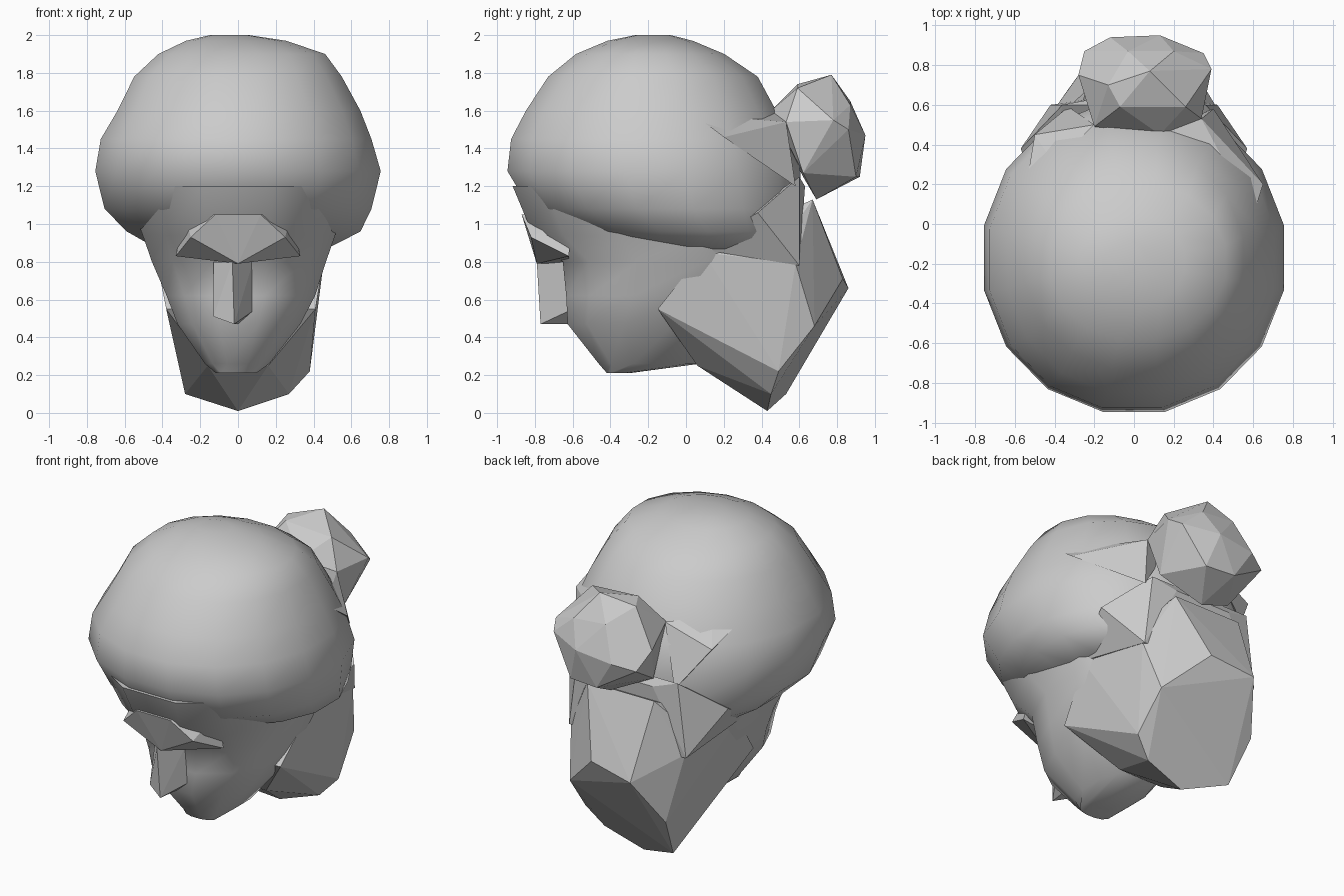
import bpy, bmesh, math

cube = bpy.data.objects.get("Cube")
if cube:
    bpy.data.objects.remove(cube)

clay = bpy.data.materials.new("grey_clay")
clay.use_nodes = True
GREY = (0.6, 0.6, 0.6, 1)
clay.diffuse_color = GREY
clay.node_tree.nodes["Principled BSDF"].inputs["Base Color"].default_value = GREY


def finish(name, bm, smooth=None):
    bmesh.ops.recalc_face_normals(bm, faces=bm.faces)
    mesh = bpy.data.meshes.new(name)
    bm.to_mesh(mesh)
    bm.free()
    mesh.materials.append(clay)
    ob = bpy.data.objects.new(name, mesh)
    bpy.context.collection.objects.link(ob)
    if smooth:
        bpy.ops.object.select_all(action='DESELECT')
        ob.select_set(True)
        bpy.context.view_layer.objects.active = ob
        bpy.ops.object.shade_smooth_by_angle(angle=math.radians(smooth))
    return ob


def loft(name, sections, sides, power, smooth):
    """Stack of rounded rings: height, left and right edge, front and back edge."""
    bm = bmesh.new()
    rings = []
    for z, x0, x1, y0, y1 in sections:
        ring = []
        for i in range(sides):
            a = math.tau * (i + 0.5) / sides
            c, s = math.cos(a), math.sin(a)
            u = math.copysign(abs(c) ** power, c)
            v = math.copysign(abs(s) ** power, s)
            ring.append(bm.verts.new(((x0 + x1 + (x1 - x0) * u) / 2,
                                      (y0 + y1 + (y1 - y0) * v) / 2, z)))
        rings.append(ring)
    for a, b in zip(rings, rings[1:]):
        for i in range(sides):
            j = (i + 1) % sides
            bm.faces.new((a[i], a[j], b[j], b[i]))
    bm.faces.new(rings[0])
    bm.faces.new(rings[-1])
    return finish(name, bm, smooth)


def hull(name, points, smooth=None):
    bm = bmesh.new()
    for p in points:
        bm.verts.new(p)
    res = bmesh.ops.convex_hull(bm, input=bm.verts)
    inside = [v for v in res["geom_interior"] if isinstance(v, bmesh.types.BMVert)]
    bmesh.ops.delete(bm, geom=inside, context='VERTS')
    bmesh.ops.dissolve_limit(bm, angle_limit=0.03, verts=bm.verts, edges=bm.edges)
    return finish(name, bm, smooth)


def both(points):
    return [(s * x, y, z) for x, y, z in points for s in (1, -1)]


# Rounded skull with hair volume, drawn in underneath
loft("skull", [
    (0.86, -.42, .46, -.30, .56),
    (0.96, -.60, .66, -.62, .60),
    (1.08, -.72, .72, -.84, .62),
    (1.28, -.77, .77, -.96, .62),
    (1.45, -.74, .72, -.94, .58),
    (1.60, -.65, .66, -.86, .49),
    (1.78, -.56, .56, -.74, .39),
    (1.90, -.43, .47, -.59, .21),
    (1.97, -.28, .26, -.42, .04),
    (2.00, -.15, .06, -.27, -.08)], 16, 0.97, 50)

# Face flowing from the forehead down to the chin
loft("face", [
    (0.21, -.12, .10, -.42, -.30),
    (0.26, -.18, .17, -.47, .08),
    (0.47, -.33, .34, -.64, .25),
    (0.62, -.39, .42, -.65, .40),
    (0.80, -.47, .48, -.67, .52),
    (0.94, -.52, .53, -.83, .55),
    (1.20, -.62, .62, -.94, .55)], 12, 0.88, 45)

# Brow wedge dipping between the eyes
hull("brow", both([(.25, -.82, .93), (.33, -.62, .83), (0, -.79, .79),
                   (0, -.62, .79), (.12, -.87, 1.05), (.28, -.6, 1.05)]))

# Nose
hull("nose", [(-.13, -.66, .8), (.08, -.64, .8), (-.03, -.79, .8), (-.13, -.72, .51),
              (-.02, -.77, .47), (0, -.62, .47), (.08, -.62, .54)])

# Neck slanting back, cut off at its lower end
neck_end = [(.38, .49, .22), (.27, .45, .10), (0, .43, .01), (-.28, .53, .10),
            (-.33, .68, .37), (-.2, .86, .66), (.1, .83, .71), (.36, .68, .46)]
neck_left = [(.41, -.15, .55), (.46, .09, .85), (.42, .58, .79)]
neck_right = [(-.38, -.15, .55), (-.44, .09, .85), (-.4, .58, .79)]
neck_root = both([(.34, .58, 1), (.24, .67, 1.13), (.16, .06, .25)])
hull("neck", neck_end + neck_left + neck_right + neck_root)

# Nape under the bun
hull("nape", both([(.42, .6, .78), (.57, .38, 1.06), (.47, .05, .87),
                   (.36, .6, 1.25), (.2, .63, 1.2)]))

# Ledges of hair swept towards the bun
hull("hair_sweep_left", [(.6, .04, 1.58), (.65, .2, 1.46), (.34, .53, 1.54),
                         (.12, .46, 1.6), (.38, .33, 1.57), (.4, .58, 1.2)])
hull("hair_sweep_right", [(-.55, .15, 1.58), (-.5, .45, 1.45), (-.2, .5, 1.57),
                          (-.4, .3, 1.59), (-.33, .59, 1.2)])

# Faceted hair bun
hull("hair_bun", [
    (.08, .77, 1.79), (-.07, .59, 1.74), (.26, .59, 1.72), (-.13, .7, 1.73),
    (.34, .53, 1.54), (-.2, .49, 1.57), (.13, .45, 1.6), (.13, .95, 1.47),
    (-.12, .94, 1.44), (.2, .87, 1.63), (-.03, .87, 1.65), (.35, .86, 1.5),
    (.39, .78, 1.55), (-.28, .75, 1.5), (-.25, .87, 1.4), (0, .92, 1.25),
    (.2, .9, 1.25), (.32, .62, 1.27), (-.2, .62, 1.25), (.06, .69, 1.13)])
